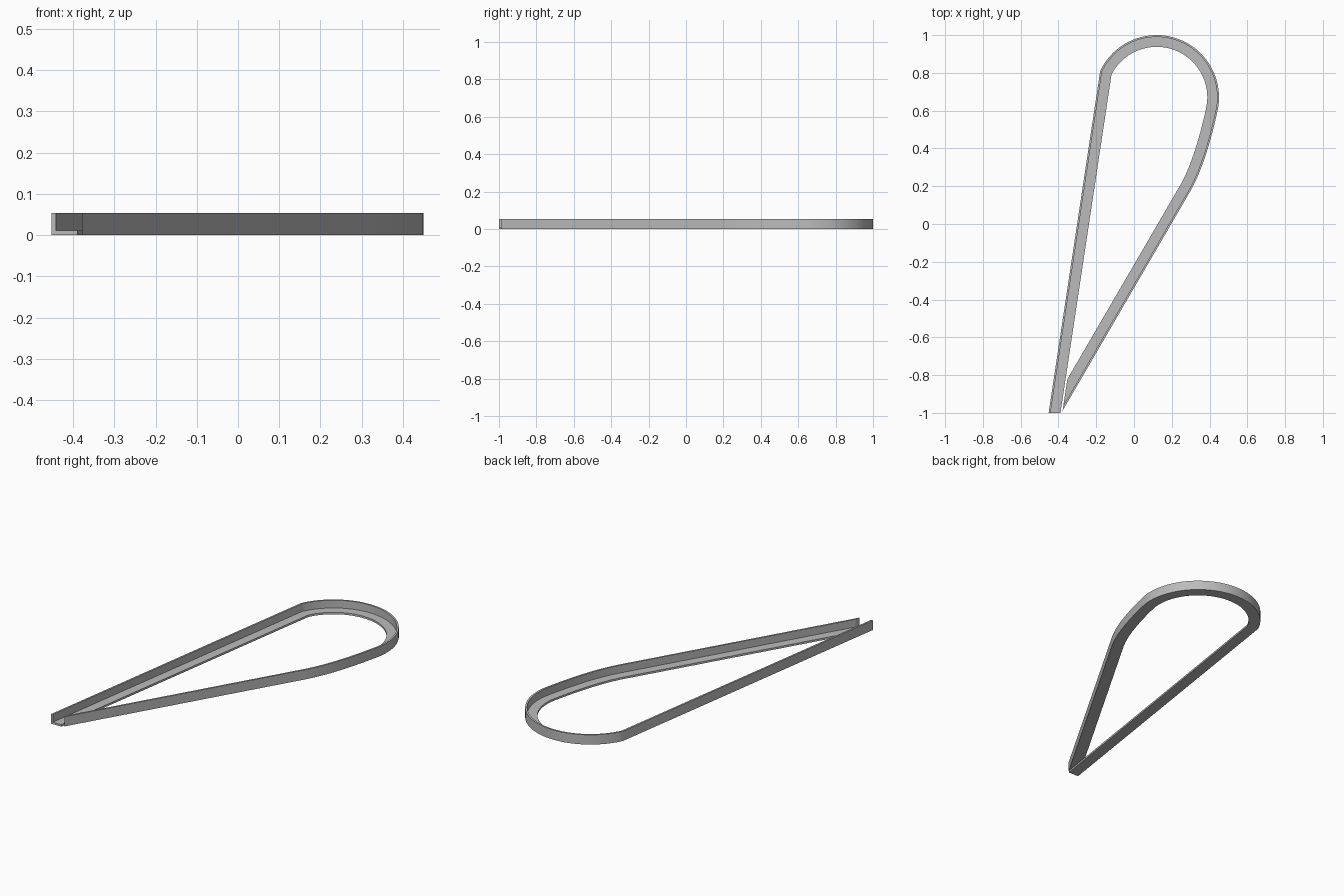
import bpy, bmesh, math
from mathutils import Vector

cube = bpy.data.objects.get("Cube")
if cube:
    bpy.data.objects.remove(cube)

WALL, FLANGE, FLOOR, HEIGHT = 0.01, 0.062, 0.011, 0.054

grey = bpy.data.materials.new("light_grey")
grey.use_nodes = True
colour = (0.5, 0.5, 0.5, 1)
grey.diffuse_color = colour
grey.node_tree.nodes["Principled BSDF"].inputs["Base Color"].default_value = colour


def outline():
    """Outer edge: straight leg, round head, easing curve, slanted leg."""
    path = [Vector((-0.452, -1))]
    centre, radius, steps = Vector((0.12, 0.67)), 0.33, 48
    for i in range(steps + 1):
        a = math.radians(155 - 167 * i / steps)
        path.append(centre + radius * Vector((math.cos(a), math.sin(a))))
    start, control, end = path[-1], Vector((0.38, 0.315)), Vector((0.296, 0.17))
    for i in range(1, 17):
        t = i / 16
        path.append(start * (1 - t) ** 2 + control * 2 * t * (1 - t) + end * t * t)
    path.append(Vector((-0.378, -0.988)))
    return path


def inward(path):
    """Unit-width inward offsets, mitred at corners, with slanted end cuts."""
    normals = []
    for a, b in zip(path, path[1:]):
        d = (b - a).normalized()
        normals.append(Vector((d.y, -d.x)))
    leg = (path[1] - path[0]).normalized()
    dirs = [Vector((1, 0))]
    dirs += [(m + n).normalized() for m, n in zip(normals, normals[1:])]
    dirs.append(leg)
    return [d / d.dot(n) for d, n in zip(dirs, normals + normals[-1:])]


# L-shaped section: (distance inward, height)
section = [(0, 0), (FLANGE, 0), (FLANGE, FLOOR), (WALL, FLOOR), (WALL, HEIGHT), (0, HEIGHT)]

path = outline()
bm = bmesh.new()
rings = []
for p, m in zip(path, inward(path)):
    rings.append([bm.verts.new((*(p + m * w), z)) for w, z in section])
n = len(section)
for a, b in zip(rings, rings[1:]):
    for i in range(n):
        j = (i + 1) % n
        bm.faces.new((a[i], a[j], b[j], b[i]))
bm.faces.new(rings[0])
bm.faces.new(rings[-1][::-1])
bmesh.ops.recalc_face_normals(bm, faces=bm.faces)

mesh = bpy.data.meshes.new("angle_trim")
bm.to_mesh(mesh)
bm.free()
mesh.materials.append(grey)
trim = bpy.data.objects.new("angle_trim", mesh)
bpy.context.collection.objects.link(trim)

# Smooth curves, crisp edges
bpy.ops.object.select_all(action="DESELECT")
trim.select_set(True)
bpy.context.view_layer.objects.active = trim
bpy.ops.object.shade_smooth_by_angle(angle=math.radians(20))
